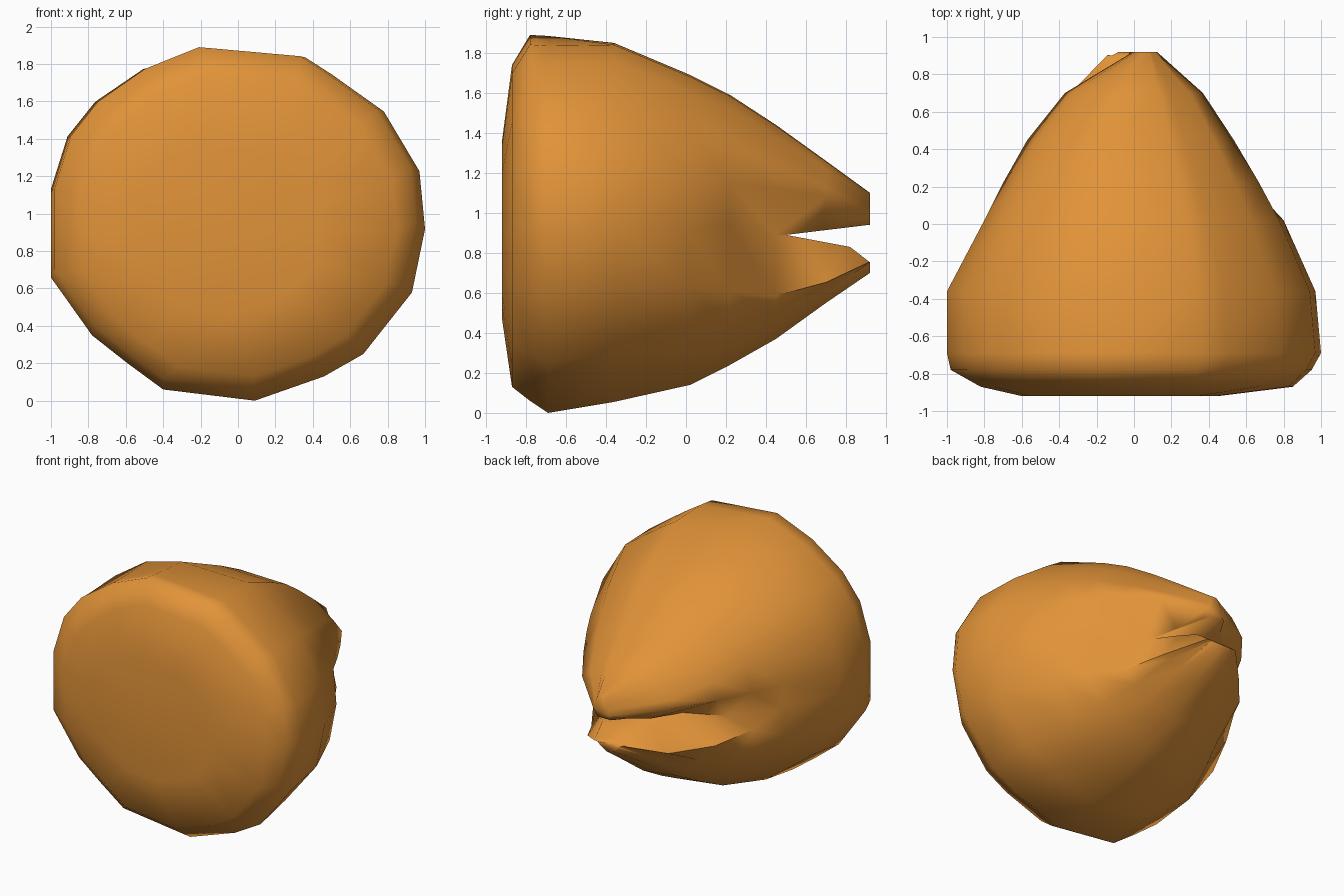
import bpy, bmesh

cube = bpy.data.objects.get("Cube")
if cube:
    bpy.data.objects.remove(cube, do_unlink=True)

# Irregular round cross-section, clockwise from the top
OUTLINE = [(-.2, 1.89), (.36, 1.84), (.5, 1.75), (.78, 1.55), (.97, 1.23), (1, .92),
           (.93, .58), (.67, .25), (.46, .13), (.09, 0), (-.4, .06), (-.59, .2),
           (-.78, .35), (-1, .66), (-1, .9), (-1, 1.11), (-.91, 1.4), (-.76, 1.59), (-.5, 1.77)]
MOUTH, UPPER_LIP, LOWER_LIP = (5, 14), (4, 15), (6, 13)

# y, left and right x, bottom and top z
RINGS = [(-.92, -.6, .45, .47, 1.36), (-.87, -.82, .85, .13, 1.74),
         (-.78, -.98, .95, .06, 1.89), (-.69, -1, 1, 0, 1.885),
         (-.36, -1, .97, .055, 1.85), (.02, -.8, .8, .14, 1.69),
         (.22, -.7, .69, .24, 1.59), (.45, -.57, .55, .37, 1.44),
         (.7, -.37, .38, .55, 1.26), (.92, -.13, .13, .7, 1.1)]

# y: width kept in the crease, upper lip rise, lower lip drop on +x and on -x
CREASE = {.22: (.7, .01, .06, -.06), .45: (.5, .04, .12, .04),
          .7: (.42, .06, .12, .11), .92: (.4, .03, .07, .07)}


def make_object(name, bm):
    bmesh.ops.recalc_face_normals(bm, faces=bm.faces)
    mesh = bpy.data.meshes.new(name)
    bm.to_mesh(mesh)
    bm.free()
    obj = bpy.data.objects.new(name, mesh)
    bpy.context.collection.objects.link(obj)
    return obj


def loft(bm, loops):
    for a, b in zip(loops, loops[1:]):
        for i in range(len(a)):
            j = (i + 1) % len(a)
            bm.faces.new((a[i], a[j], b[j], b[i]))
    bm.faces.new(loops[0])
    bm.faces.new(loops[-1])


# Tapered body with a crease along each side
bm = bmesh.new()
loops = []
for y, x0, x1, z0, z1 in RINGS:
    loop = []
    top = 1.85 if y > -.4 else 1.89
    for i, (px, pz) in enumerate(OUTLINE):
        x = x0 + (px + 1) / 2 * (x1 - x0)
        z = z0 + min(pz, top) / top * (z1 - z0)
        if y in CREASE:
            keep, rise, drop_a, drop_b = CREASE[y]
            drop = drop_a if x > 0 else drop_b
            if i in MOUTH:
                x *= keep
                z = .89 + (x * .12 if y < .4 else 0)
            elif i in UPPER_LIP:
                z += rise
            elif i in LOWER_LIP:
                z -= drop
                x *= 1 - max(drop, 0) * .7
        # The upper lip is narrower at its tip and leans to one side
        if y > .9 and z > .92:
            x = .06 + x * .5
        loop.append(bm.verts.new((x, y, z)))
    loops.append(loop)
loft(bm, loops)
body = make_object("body", bm)

# Wedge that opens the mouth through the tip and bevels the lower lip
bm = bmesh.new()
wedge = [(.5, .89), (1.02, .953), (1.02, .675), (.82, .83)]
loft(bm, [[bm.verts.new((x, y, z)) for y, z in wedge] for x in (-1.2, 1.2)])
cutter = make_object("mouth_cutter", bm)
cutter.hide_render = True

bpy.ops.object.select_all(action='DESELECT')
body.select_set(True)
bpy.context.view_layer.objects.active = body
cut = body.modifiers.new("mouth", 'BOOLEAN')
cut.operation = 'DIFFERENCE'
cut.solver = 'EXACT'
cut.object = cutter
bpy.ops.object.modifier_apply(modifier=cut.name)
bpy.data.objects.remove(cutter, do_unlink=True)

# Single orange colour
orange = bpy.data.materials.new("orange")
orange.use_nodes = True
colour = (.75, .29, .04, 1)
orange.diffuse_color = colour
orange.node_tree.nodes["Principled BSDF"].inputs["Base Color"].default_value = colour
body.data.materials.clear()
body.data.materials.append(orange)

bpy.ops.object.shade_smooth_by_angle(angle=1.4)
